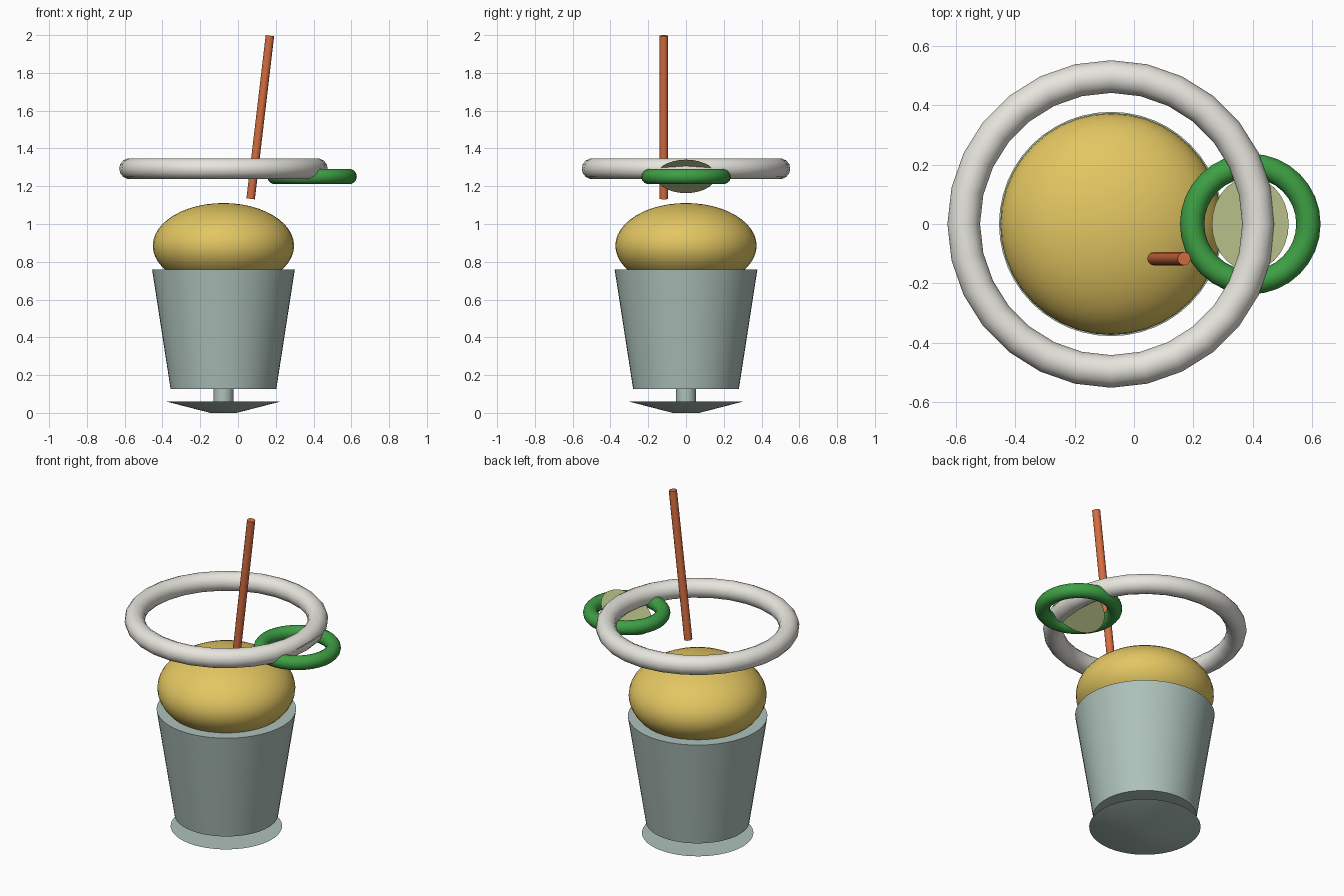
import bpy, math
from mathutils import Vector

if "Cube" in bpy.data.objects:
    bpy.data.objects.remove(bpy.data.objects["Cube"])

CX = -0.077  # axis of the glass


def mat(name, srgb):
    m = bpy.data.materials.new(name)
    m.diffuse_color = (*[(c / 255) ** 2.2 for c in srgb], 1)
    m.use_nodes = True
    m.node_tree.nodes["Principled BSDF"].inputs["Base Color"].default_value = m.diffuse_color
    return m


glass = mat("pale_glass", (172, 192, 185))
gold = mat("gold", (226, 197, 98))
white = mat("cream_white", (230, 228, 220))
green = mat("green", (64, 158, 70))
lime = mat("lime", (190, 200, 142))
orange = mat("orange", (212, 108, 66))


def finish(name, material, angle=40):
    ob = bpy.context.object
    ob.name = name
    ob.data.materials.append(material)
    bpy.ops.object.shade_smooth_by_angle(angle=math.radians(angle))
    return ob


def frustum(name, r_low, r_high, z_low, z_high, material):
    bpy.ops.mesh.primitive_cone_add(vertices=48, radius1=r_low, radius2=r_high,
                                    depth=z_high - z_low,
                                    location=(CX, 0, (z_low + z_high) / 2))
    finish(name, material, 15)


def ring(name, loc, major, minor, segments, material):
    bpy.ops.mesh.primitive_torus_add(location=loc, major_radius=major, minor_radius=minor,
                                     major_segments=segments, minor_segments=14)
    finish(name, material)


# Glass: foot, stem and tapered bowl filled to the brim
frustum("foot", 0.07, 0.302, 0, 0.06, glass)
frustum("stem", 0.053, 0.053, 0.055, 0.13, glass)
frustum("bowl", 0.28, 0.378, 0.127, 0.76, glass)

# Flattened round drink
bpy.ops.mesh.primitive_uv_sphere_add(segments=40, ring_count=24, radius=1,
                                     location=(CX, 0, 0.885))
bpy.context.object.scale = (0.374, 0.374, 0.226)
finish("drink", gold)

# Rim ring and citrus peel ring
ring("rim", (CX, 0, 1.293), 0.497, 0.055, 28, white)
ring("citrus_peel", (0.392, 0, 1.251), 0.196, 0.041, 32, green)

# Thin tilted citrus slice inside the peel
bpy.ops.mesh.primitive_circle_add(vertices=28, radius=0.157, fill_type='NGON',
                                  location=(0.392, 0, 1.252), rotation=(0, -0.6, 0))
finish("citrus_slice", lime)

# Leaning straw
low, high = Vector((0.067, -0.117, 1.133)), Vector((0.169, -0.117, 1.997))
axis = high - low
bpy.ops.mesh.primitive_cylinder_add(vertices=12, radius=0.0225, depth=axis.length,
                                    location=(low + high) / 2,
                                    rotation=axis.to_track_quat('Z', 'Y').to_euler())
finish("straw", orange)
